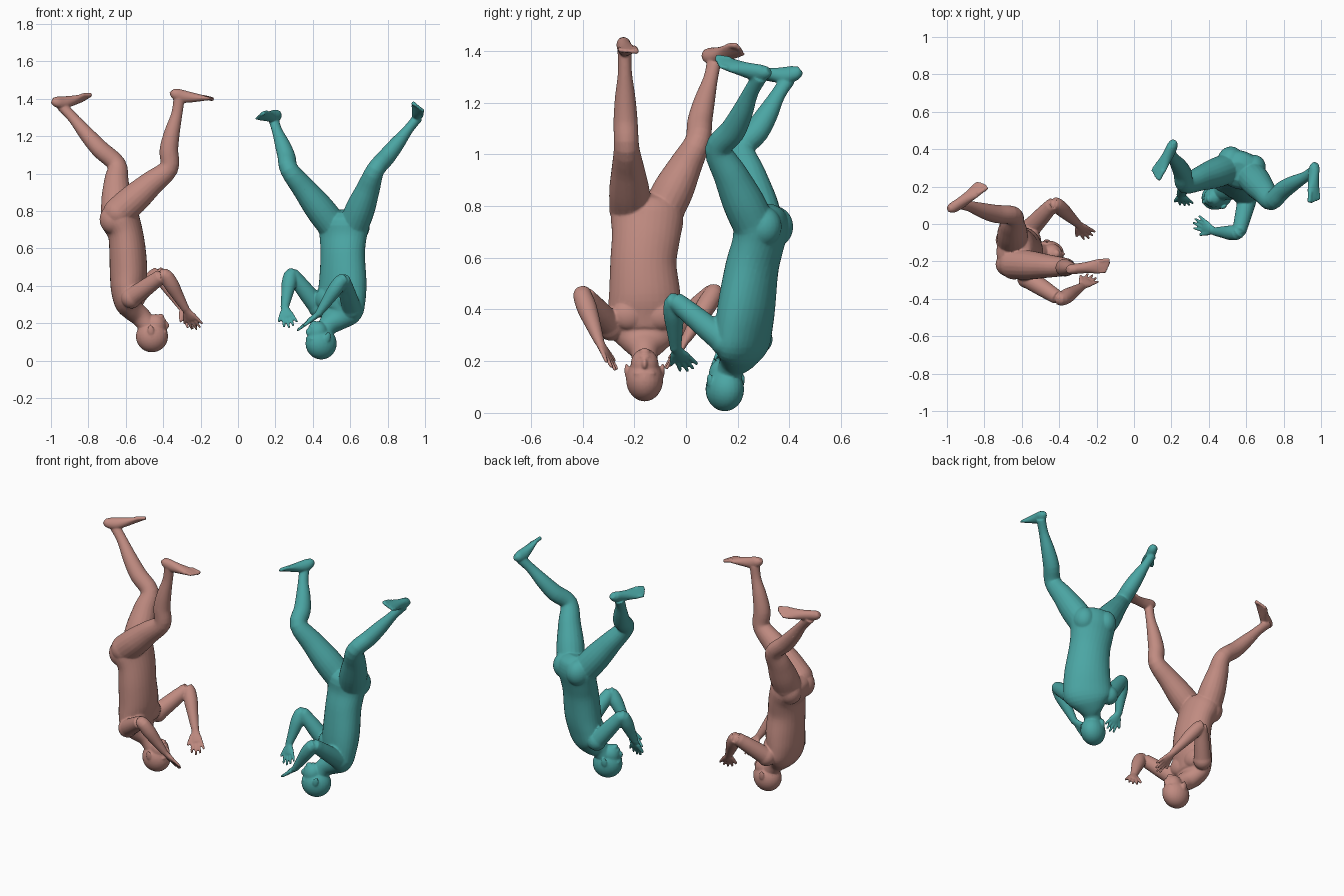
import bpy, bmesh, math
from mathutils import Vector as V, Matrix

if "Cube" in bpy.data.objects:
    bpy.data.objects.remove(bpy.data.objects["Cube"])


def catmull(p, i, t):
    a, b, c, d = (p[min(max(i + k, 0), len(p) - 1)] for k in (-1, 0, 1, 2))
    return 0.5 * (2 * b + (c - a) * t + (2 * a - 5 * b + 4 * c - d) * t * t + (3 * b - a - 3 * c + d) * t ** 3)


# Smooth tube through stations (centre, half width, half depth); width lies along the side vector
def tube(bm, stations, sides, segs=20, sub=4):
    if not isinstance(sides, list):
        sides = [sides] * len(stations)
    pos = [V(s[0]) for s in stations]
    rad = [V((s[1], s[2], 0)) for s in stations]
    side = [V(s) for s in sides]
    samples = []
    for i in range(len(pos) - 1):
        for k in range(sub):
            samples.append([catmull(q, i, k / sub) for q in (pos, rad, side)])
    samples.append([pos[-1], rad[-1], side[-1]])
    rings = []
    for j, (c, r, s) in enumerate(samples):
        t = (samples[min(j + 1, len(samples) - 1)][0] - samples[max(j - 1, 0)][0]).normalized()
        s = (s - t * s.dot(t)).normalized()
        n = t.cross(s)
        rings.append([bm.verts.new(c + s * r.x * math.cos(a) + n * r.y * math.sin(a))
                      for a in (2 * math.pi * k / segs for k in range(segs))])
    for r0, r1 in zip(rings, rings[1:]):
        for k in range(segs):
            m = (k + 1) % segs
            bm.faces.new((r0[k], r0[m], r1[m], r1[k]))
    bm.faces.new(rings[0][::-1])
    bm.faces.new(rings[-1])


# Ellipsoid in a local frame (forward, side, up)
def blob(bm, c, r, frame=None):
    m = (frame or Matrix.Identity(3)).to_4x4()
    bmesh.ops.create_uvsphere(bm, u_segments=24, v_segments=16, radius=1,
                              matrix=Matrix.Translation(V(c)) @ m @ Matrix.Diagonal((*r, 1)))


def head(bm, c, fwd, up):
    c, f, u = V(c), V(fwd).normalized(), V(up).normalized()
    f = (f - u * f.dot(u)).normalized()
    s = u.cross(f)
    fr = Matrix((f, s, u)).transposed()

    def part(o, r):
        blob(bm, c + fr @ V(o), r, fr)
    part((-.005, 0, 0), (.086, .072, .085))      # cranium
    part((.022, 0, -.055), (.055, .054, .062))   # face and jaw
    part((.052, 0, -.1), (.018, .022, .016))     # chin
    part((.076, 0, -.052), (.016, .011, .022))   # nose
    part((.066, 0, -.08), (.012, .022, .011))    # mouth
    part((.066, 0, -.015), (.014, .042, .014))   # brow
    for k in (-1, 1):
        part((-.008, k * .07, -.035), (.017, .008, .028))   # ears


def hand(bm, wrist, tip, side):
    w, t = V(wrist), V(tip)
    d = t - w
    n = d.normalized()
    s = V(side)
    s = (s - n * s.dot(n)).normalized()
    tube(bm, [(w - n * .012, .021, .018), (w + d * .15, .024, .016), (w + d * .38, .034, .014),
              (w + d * .52, .034, .011)], s)
    for k, length in zip((-1.5, -.5, .5, 1.5), (.92, 1.02, .98, .85)):
        a, b = w + d * .46 + s * k * .017, w + d * length + s * k * .025
        tube(bm, [(a, .009, .009), ((a + b) / 2, .0085, .0085), (b, .0065, .0065)], s, 10)
    a, b = w + d * .18 - s * .018, w + d * .58 - s * .056
    tube(bm, [(a, .014, .013), ((a + b) / 2, .011, .011), (b, .008, .008)], s, 10)   # thumb


def arm(bm, shoulder, elbow, wrist, tip, side):
    a, b, c = V(shoulder), V(elbow), V(wrist)
    blob(bm, a, (.055, .055, .056))
    tube(bm, [(a, .052, .052), (a.lerp(b, .4), .047, .047), (a.lerp(b, .75), .041, .041),
              (b.lerp(a.lerp(c, .5), .05), .036, .036), (b.lerp(c, .3), .04, .039),
              (b.lerp(c, .65), .031, .03), (c, .022, .019)], side)
    hand(bm, c, tip, side)


def leg(bm, hip, knee, ankle, heel, toe):
    a, b, c, h, t = (V(p) for p in (hip, knee, ankle, heel, toe))
    f = (t - h).normalized()
    side = f.cross(c - b).normalized()
    blob(bm, a, (.082, .082, .082))
    tube(bm, [(a, .08, .083), (a.lerp(b, .3), .078, .081), (a.lerp(b, .65), .063, .067),
              (b, .049, .052), (b.lerp(c, .25) - f * .014, .047, .05),
              (b.lerp(c, .5) - f * .011, .04, .042), (b.lerp(c, .78), .027, .03),
              (c, .027, .03)], side)
    # foot, with its flat sole along the heel-toe line
    up = side.cross(f)
    if up.dot(b - c) < 0:
        up = -up
    prof = ((.01, .017, .017), (.1, .027, .03), (.28, .028, .034), (.5, .031, .027),
            (.72, .039, .017), (.88, .038, .01))
    tube(bm, [(h.lerp(t, k) + up * d, w, d) for k, w, d in prof], side)
    # toes, the big one on the body's midline side
    inner = side if side.dot(V(hip_centre) - a) > 0 else -side
    for i, (k, r) in enumerate(((1, .0115), (1, .009), (.97, .0085), (.94, .008), (.9, .008))):
        off = inner * (.027 - i * .0145)
        p, q = h.lerp(t, .75) + off + up * .01, h.lerp(t, k - .02) + off + up * .009
        tube(bm, [(p, r, r), (q, r, r), (q + f * .006, r * .6, r * .6)], side, 10)


# Torso rings: (x, y, z, half width, half depth, facing angle in degrees)
def torso(bm, rows, glutes, chest):
    sides = [(-math.sin(math.radians(r[5])), math.cos(math.radians(r[5])), 0) for r in rows]
    tube(bm, [(r[:3], r[3], r[4]) for r in rows], sides, 32)
    # paired muscles: (row, forward offset, sideways offset)
    for (i, fo, so), rad in ((glutes, (.075, .068, .08)), (chest, (.04, .065, .06))):
        s = V(sides[i])
        f = V((s.y, -s.x, 0))
        fr = Matrix((f, s, V((0, 0, 1)))).transposed()
        for k in (-1, 1):
            blob(bm, V(rows[i][:3]) + f * fo + s * so * k, rad, fr)


# Fuse the overlapping body parts into one smooth skin
def finish(bm, name, color):
    bmesh.ops.recalc_face_normals(bm, faces=bm.faces)
    me = bpy.data.meshes.new(name)
    bm.to_mesh(me)
    bm.free()
    ob = bpy.data.objects.new(name, me)
    bpy.context.collection.objects.link(ob)
    mat = bpy.data.materials.new(name + "_skin")
    mat.diffuse_color = color
    mat.use_nodes = True
    mat.node_tree.nodes["Principled BSDF"].inputs["Base Color"].default_value = mat.diffuse_color
    me.materials.append(mat)
    bpy.context.view_layer.objects.active = ob
    ob.select_set(True)
    r = ob.modifiers.new("fuse", 'REMESH')
    r.mode, r.voxel_size, r.use_smooth_shade = 'VOXEL', .005, True
    s = ob.modifiers.new("soften", 'SMOOTH')
    s.factor, s.iterations = .5, 4
    d = ob.modifiers.new("lighten", 'DECIMATE')
    d.ratio = .3
    for m in ("fuse", "soften", "lighten"):
        bpy.ops.object.modifier_apply(modifier=m)
    bpy.ops.object.shade_smooth()
    ob.select_set(False)


# Left figure, upside down, facing +x
bm = bmesh.new()
hip_centre = (-.645, -.15, .79)
torso(bm, [(-.485, -.16, .19, .05, .05, 0), (-.52, -.16, .235, .055, .054, 0),
           (-.56, -.16, .27, .098, .06, 0), (-.585, -.16, .31, .14, .075, 0),
           (-.59, -.16, .38, .143, .09, 0), (-.585, -.16, .46, .138, .1, 0),
           (-.59, -.165, .58, .128, .098, 0), (-.602, -.155, .68, .132, .094, 0),
           (-.63, -.15, .755, .14, .104, 0), (-.64, -.15, .81, .12, .09, 0),
           (-.645, -.15, .84, .06, .05, 0)], (8, -.035, .065), (4, .055, .062))
head(bm, (-.455, -.16, .13), (1, 0, .05), (.1, 0, -1))
arm(bm, (-.57, -.29, .335), (-.39, -.405, .465), (-.28, -.335, .275), (-.21, -.28, .17), (.8, -.5, .3))
arm(bm, (-.55, -.02, .335), (-.425, .115, .475), (-.30, .0, .285), (-.23, -.07, .175), (.8, .5, .3))
leg(bm, (-.64, -.215, .79), (-.37, -.23, 1.03), (-.315, -.238, 1.40), (-.35, -.245, 1.462), (-.128, -.22, 1.405))
leg(bm, (-.65, -.085, .79), (-.65, .045, 1.05), (-.945, .11, 1.365), (-1.0, .088, 1.408), (-.80, .218, 1.413))
finish(bm, "left_inverted_figure", (.53, .26, .22, 1))

# Right figure, upside down, facing -x and -y
bm = bmesh.new()
hip_centre = (.562, .28, .73)
torso(bm, [(.455, .165, .145, .05, .05, 205), (.48, .18, .185, .055, .054, 215),
           (.515, .205, .22, .098, .065, 232), (.54, .22, .26, .14, .08, 236),
           (.552, .225, .33, .143, .093, 237), (.56, .235, .42, .136, .1, 238),
           (.56, .255, .56, .124, .097, 242), (.562, .278, .65, .129, .095, 247),
           (.565, .29, .72, .138, .102, 250), (.562, .285, .77, .115, .09, 250),
           (.56, .28, .80, .06, .05, 250)], (8, -.03, .065), (4, .055, .062))
head(bm, (.44, .148, .092), (-.9, -.42, .0), (-.12, -.06, -1))
arm(bm, (.61, .15, .275), (.56, -.05, .44), (.43, -.04, .25), (.32, .018, .165), (.3, 1, .3))
arm(bm, (.43, .28, .285), (.283, .23, .47), (.25, .155, .285), (.285, .1, .18), (1, -.1, 0))
leg(bm, (.50, .295, .73), (.275, .215, 1.02), (.19, .395, 1.29), (.2, .446, 1.343), (.108, .25, 1.315))
leg(bm, (.622, .262, .73), (.735, .125, 1.02), (.962, .285, 1.30), (.985, .325, 1.338), (.965, .115, 1.367))
finish(bm, "right_inverted_figure", (.07, .38, .37, 1))
